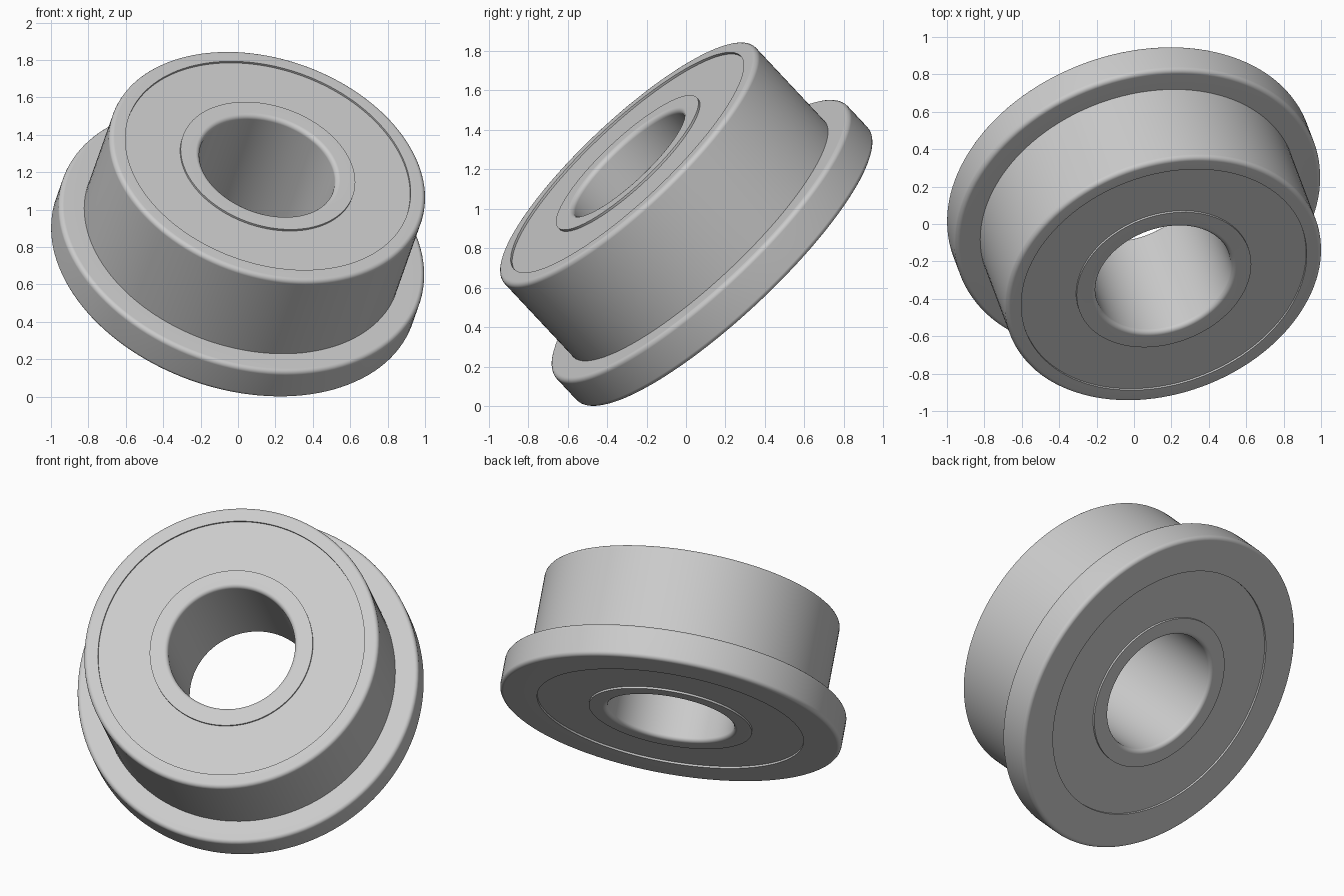
import bpy, bmesh, math
from mathutils import Vector, Matrix

if "Cube" in bpy.data.objects:
    bpy.data.objects.remove(bpy.data.objects["Cube"])

# Bearing dimensions
FLANGE_R, BODY_R, BORE_R = 1.01, 0.873, 0.374
SHIELD_OUT, SHIELD_IN = 0.788, 0.482
WIDTH, FLANGE_T = 0.749, 0.2
FILLET, RECESS, SHIELD_T = 0.025, 0.012, 0.05
SEGMENTS, ARC_STEPS = 128, 4

# Tilted pose: bottom centre and direction of the axis
AXIS = Vector((0.25, -0.662, 0.706)).normalized()
POSE = Matrix.Translation((-0.027, 0.198, 0.706)) @ \
    Vector((0, 0, 1)).rotation_difference(AXIS).to_matrix().to_4x4()

steel = bpy.data.materials.new("steel_grey")
steel.use_nodes = True
GREY = (0.6, 0.6, 0.6, 1)
steel.diffuse_color = GREY
steel.node_tree.nodes["Principled BSDF"].inputs["Base Color"].default_value = GREY


def rounded(corners):
    """Replace each (radius, height, fillet) corner by an arc of points."""
    points = []
    for i, (r, z, f) in enumerate(corners):
        here = Vector((r, z))
        if not f:
            points.append(here)
            continue
        before = (Vector(corners[i - 1][:2]) - here).normalized() * f
        after = (Vector(corners[(i + 1) % len(corners)][:2]) - here).normalized() * f
        centre = here + before + after
        for k in range(ARC_STEPS + 1):
            t = math.pi / 2 * k / ARC_STEPS
            points.append(centre - after * math.cos(t) - before * math.sin(t))
    return points


def lathe(name, corners):
    """Revolve a closed profile round the bearing axis."""
    points = rounded(corners)
    bm = bmesh.new()
    rings = []
    for s in range(SEGMENTS):
        a = math.tau * s / SEGMENTS
        rings.append([bm.verts.new((p.x * math.cos(a), p.x * math.sin(a), p.y))
                      for p in points])
    for s in range(SEGMENTS):
        here, there = rings[s], rings[(s + 1) % SEGMENTS]
        for i in range(len(points)):
            j = (i + 1) % len(points)
            bm.faces.new((here[i], there[i], there[j], here[j]))
    bmesh.ops.recalc_face_normals(bm, faces=bm.faces)
    mesh = bpy.data.meshes.new(name)
    bm.to_mesh(mesh)
    bm.free()
    mesh.materials.append(steel)
    obj = bpy.data.objects.new(name, mesh)
    bpy.context.collection.objects.link(obj)
    obj.matrix_world = POSE
    bpy.ops.object.select_all(action="DESELECT")
    obj.select_set(True)
    bpy.context.view_layer.objects.active = obj
    bpy.ops.object.shade_smooth_by_angle(angle=math.radians(35))
    # Keep the broad ring faces flat beside the fillets
    weighted = obj.modifiers.new("flat_faces", "WEIGHTED_NORMAL")
    weighted.keep_sharp = True
    return obj


# Outer ring with its flange at the bottom
lathe("outer_ring", [
    (SHIELD_OUT, 0, 0), (FLANGE_R, 0, FILLET), (FLANGE_R, FLANGE_T, FILLET),
    (BODY_R, FLANGE_T, 0), (BODY_R, WIDTH, FILLET), (SHIELD_OUT, WIDTH, 0)])

# Inner ring around the bore
lathe("inner_ring", [
    (BORE_R, 0, FILLET), (SHIELD_IN, 0, 0),
    (SHIELD_IN, WIDTH, 0), (BORE_R, WIDTH, FILLET)])

# Slightly recessed shields closing both sides
for name, low in (("bottom_shield", RECESS),
                  ("top_shield", WIDTH - RECESS - SHIELD_T)):
    lathe(name, [(SHIELD_IN, low, 0), (SHIELD_OUT, low, 0),
                 (SHIELD_OUT, low + SHIELD_T, 0), (SHIELD_IN, low + SHIELD_T, 0)])
